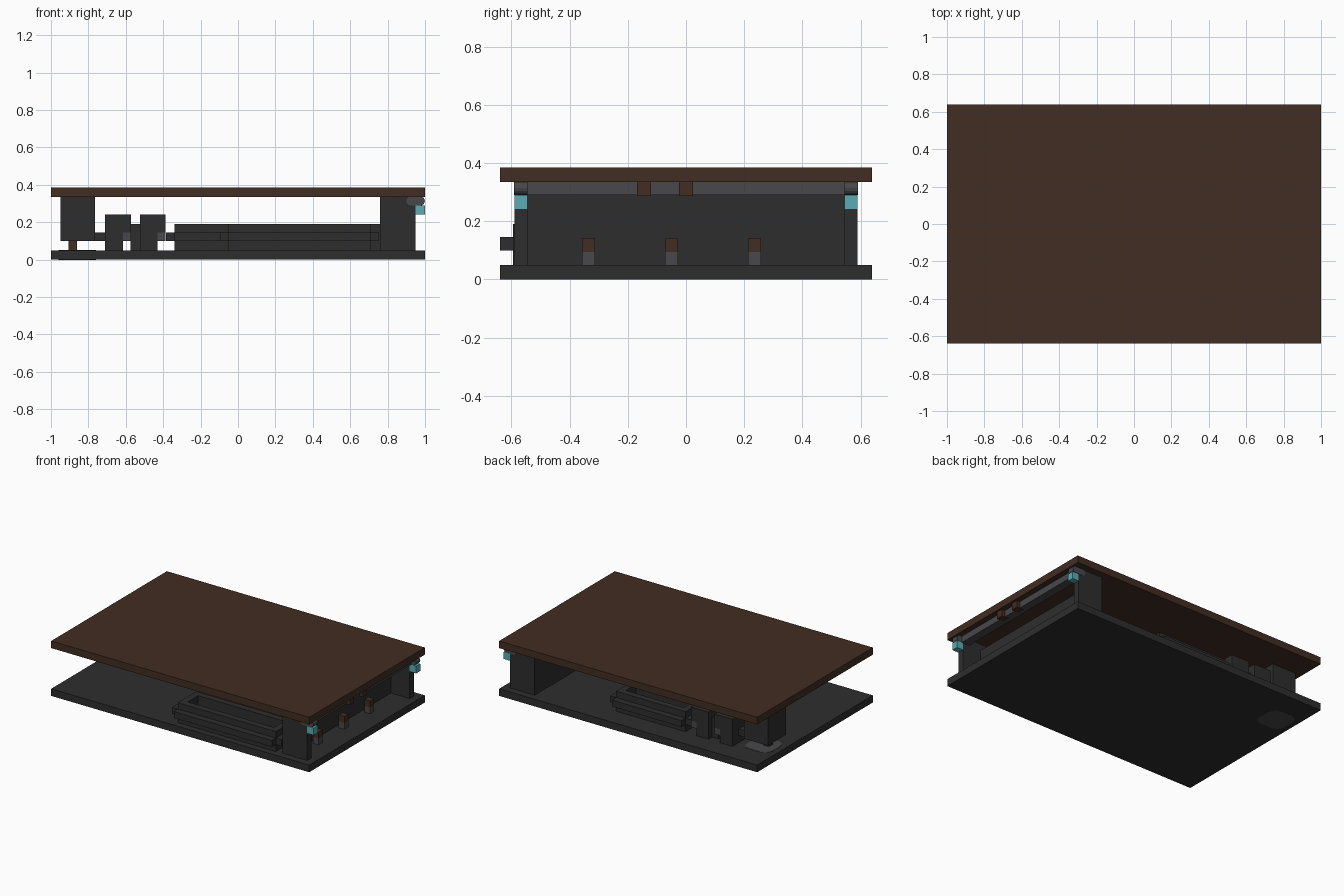
import bpy

old = bpy.data.objects.get("Cube")
if old:
    bpy.data.objects.remove(old, do_unlink=True)


def material(name, rgb):
    m = bpy.data.materials.new(name)
    m.use_nodes = True
    m.diffuse_color = (*rgb, 1)
    m.node_tree.nodes["Principled BSDF"].inputs["Base Color"].default_value = (*rgb, 1)
    return m


charcoal = material("charcoal", (0.027, 0.027, 0.027))
brown = material("dark brown", (0.054, 0.026, 0.016))
grey = material("mid grey", (0.065, 0.065, 0.07))
teal = material("teal", (0.10, 0.42, 0.46))


def box(name, mat, xs, ys, zs, bevel=0, axis=2):
    """Box from ranges; bevel rounds only the edges running along one axis."""
    bpy.ops.mesh.primitive_cube_add(size=1)
    o = bpy.context.object
    o.name = name
    ranges = (xs, ys, zs)
    for v in o.data.vertices:
        v.co = [r[0] if c < 0 else r[1] for c, r in zip(v.co, ranges)]
    o.data.materials.append(mat)
    if bevel:
        weight = o.data.attributes.new("bevel_weight_edge", "FLOAT", "EDGE")
        for e in o.data.edges:
            a, b = (o.data.vertices[i].co for i in e.vertices)
            weight.data[e.index].value = float(abs(a[axis] - b[axis]) > 1e-4)
        mod = o.modifiers.new("round", "BEVEL")
        mod.limit_method = "WEIGHT"
        mod.width = bevel
        mod.segments = 4
    return o


def tray(name, xs, ys):
    """Open rectangular ring with a wider lip around its middle."""
    t = 0.045
    (x0, x1), (y0, y1) = xs, ys
    for end, a, b in (("left", x0, x0 + t), ("right", x1 - t, x1)):
        box(f"{name}_{end}_wall", charcoal, (a, b), ys, (0.05, 0.19))
    for end, a, b in (("front", y0, y0 + t), ("back", y1 - t, y1)):
        box(f"{name}_{end}_wall", charcoal, (x0 + t, x1 - t), (a, b), (0.05, 0.19))
    for end, a, b in (("front", y0 - t, y0), ("back", y1, y1 + t)):
        box(f"{name}_{end}_lip", charcoal, xs, (a, b), (0.1, 0.145))
    for end, a, b in (("left", x0 - t, x0), ("right", x1, x1 + t)):
        box(f"{name}_{end}_lip", charcoal, (a, b), ys, (0.1, 0.145))


# Base and cover slabs
box("base_slab", charcoal, (-1, 1), (-0.64, 0.64), (0, 0.05))
box("cover_slab", brown, (-1, 1), (-0.64, 0.64), (0.335, 0.385))

# Channel housing at the right end
box("housing_wall", charcoal, (0.76, 0.805), (-0.545, 0.545), (0.05, 0.29))
for side, s in (("front", -1), ("back", 1)):
    ys = sorted((s * 0.59, s * 0.545))
    box(f"{side}_end_wall", charcoal, (0.76, 0.95), ys, (0.05, 0.335))
    box(f"{side}_clip", teal, (0.95, 1), ys, (0.24, 0.29))
    pad_ys = sorted((s * 0.592, s * 0.545))
    box(f"{side}_clip_mount", grey, (0.9, 0.999), pad_ys, (0.29, 0.337), 0.025, 1)
box("top_rail", grey, (0.9, 0.96), (-0.545, 0.545), (0.29, 0.337))
for y in (-0.145, 0):
    box("rail_stop", brown, (0.93, 0.985), (y - 0.024, y + 0.024), (0.287, 0.336))

# Pins inside the housing
for y in (-0.335, -0.05, 0.235):
    box("pin_foot", grey, (0.83, 0.875), (y - 0.022, y + 0.022), (0.05, 0.095))
    box("pin_tip", brown, (0.83, 0.875), (y - 0.022, y + 0.022), (0.095, 0.14))

# Trays
tray("front_tray", (-0.05, 0.71), (-0.595, -0.39))
tray("back_tray", (-0.34, 0.2), (0.29, 0.49))
box("wall_block", charcoal, (0.7, 0.76), (-0.1, 0.1), (0.05, 0.19))

# Pair of stepped columns joined by a bar
for x in (-0.71, -0.525):
    box("column", charcoal, (x, x + 0.095), (0.36, 0.5), (0.05, 0.24))
    box("column_cap", charcoal, (x + 0.09, x + 0.138), (0.36, 0.5), (0.145, 0.24))
    box("column_pad", grey, (x + 0.09, x + 0.138), (0.36, 0.5), (0.1, 0.145))
box("column_bar", charcoal, (-0.575, -0.52), (0.4, 0.46), (0.05, 0.19))
box("side_arm", charcoal, (-0.77, -0.71), (0.38, 0.43), (0.1, 0.145))

# Hanging block at the left with its pin and pad
box("left_block", charcoal, (-0.95, -0.765), (0.25, 0.45), (0.1, 0.335))
box("left_pin", brown, (-0.905, -0.86), (0.33, 0.375), (0.05, 0.1))
box("left_pad", grey, (-0.96, -0.76), (0.27, 0.47), (-0.001, 0.052), 0.06, 2)
